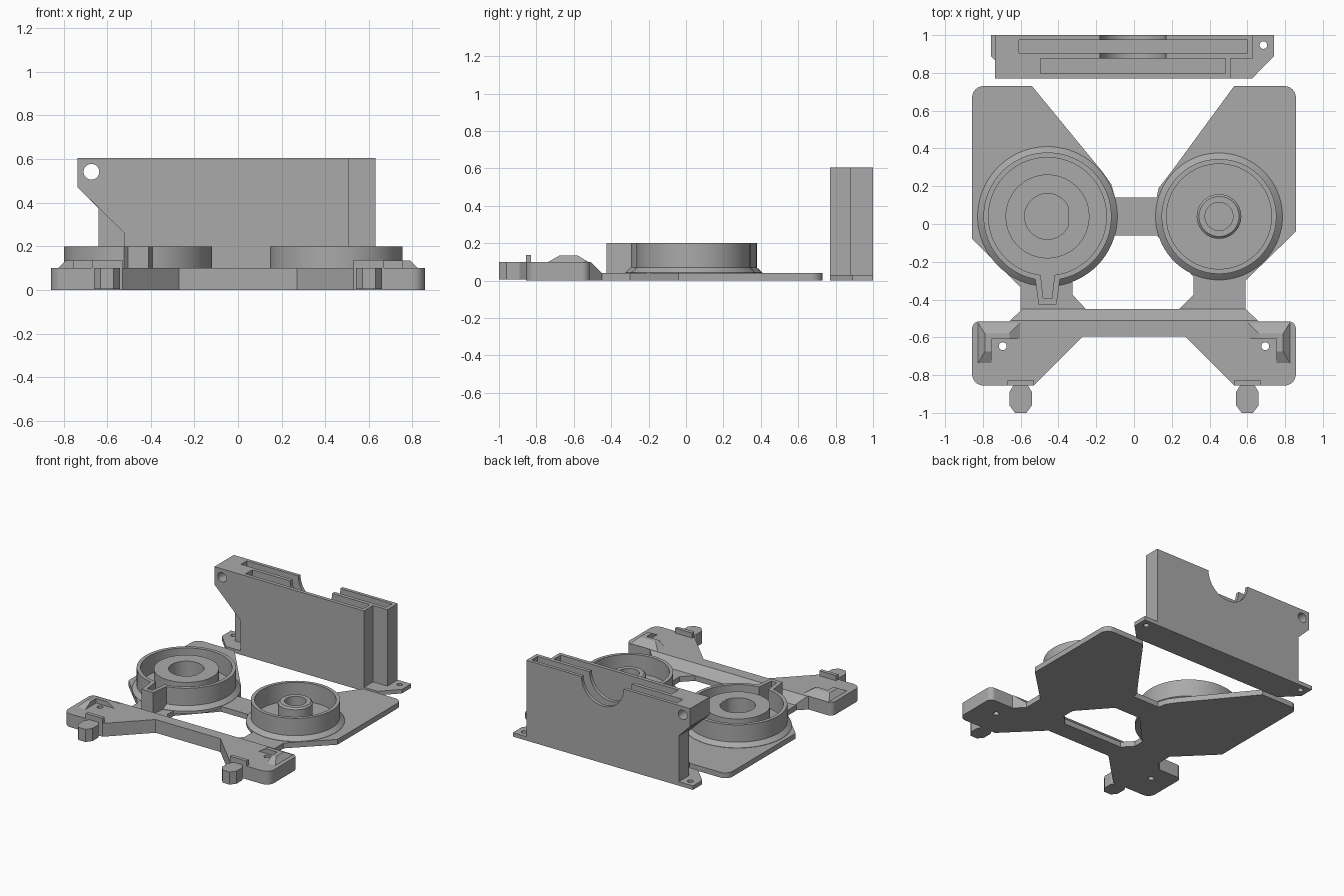
import bpy, bmesh, math
from mathutils import Vector

if "Cube" in bpy.data.objects:
    bpy.data.objects.remove(bpy.data.objects["Cube"])

grey = bpy.data.materials.new("plain_grey")
grey.diffuse_color = (0.4, 0.4, 0.4, 1)
grey.use_nodes = True
grey.node_tree.nodes["Principled BSDF"].inputs["Base Color"].default_value = grey.diffuse_color


def finish(name, bm, smooth=False):
    bmesh.ops.remove_doubles(bm, verts=bm.verts, dist=1e-5)
    bmesh.ops.recalc_face_normals(bm, faces=bm.faces)
    me = bpy.data.meshes.new(name)
    bm.to_mesh(me)
    bm.free()
    me.materials.append(grey)
    ob = bpy.data.objects.new(name, me)
    bpy.context.collection.objects.link(ob)
    if smooth:
        shade(ob)
    return ob


def shade(ob):
    bpy.ops.object.select_all(action='DESELECT')
    ob.select_set(True)
    bpy.context.view_layer.objects.active = ob
    bpy.ops.object.shade_smooth_by_angle(angle=math.radians(30))


def loft(name, low, high):
    """Solid between two matching rings of 3D points."""
    bm = bmesh.new()
    a = [bm.verts.new(p) for p in low]
    b = [bm.verts.new(p) for p in high]
    bm.faces.new(a)
    bm.faces.new(b)
    n = len(a)
    for i in range(n):
        j = (i + 1) % n
        bm.faces.new((a[i], a[j], b[j], b[i]))
    return finish(name, bm)


def rounded(pts):
    """Outline of (x, y) points; a third value rounds that corner."""
    out = []
    for i, p in enumerate(pts):
        c = Vector(p[:2])
        if len(p) == 2:
            out.append(c)
            continue
        a = c + (Vector(pts[i - 1][:2]) - c).normalized() * p[2]
        b = c + (Vector(pts[(i + 1) % len(pts)][:2]) - c).normalized() * p[2]
        centre = a + b - c
        for k in range(9):
            t = k / 8 * math.pi / 2
            out.append(centre + (a - centre) * math.cos(t) + (b - centre) * math.sin(t))
    return out


def prism(name, pts, z0, z1):
    pts = rounded(pts)
    return loft(name, [(p[0], p[1], z0) for p in pts], [(p[0], p[1], z1) for p in pts])


def panel(name, pts, y0, y1):
    return loft(name, [(x, y0, z) for x, z in pts], [(x, y1, z) for x, z in pts])


def rect(x0, x1, y0, y1):
    return [(x0, y0), (x1, y0), (x1, y1), (x0, y1)]


def circle(x, y, r, n=64):
    return [(x + r * math.cos(i * math.tau / n), y + r * math.sin(i * math.tau / n)) for i in range(n)]


def combine(ob, *others, op='DIFFERENCE'):
    for o in others:
        m = ob.modifiers.new("cut", 'BOOLEAN')
        m.object, m.operation, m.solver = o, op, 'EXACT'
        bpy.context.view_layer.objects.active = ob
        bpy.ops.object.modifier_apply(modifier=m.name)
        bpy.data.objects.remove(o)
    return ob


def lathe(name, profile, x, y, n=96):
    bm = bmesh.new()
    vs = [bm.verts.new((x + r, y, z)) for r, z in profile]
    es = [bm.edges.new((vs[i], vs[i + 1])) for i in range(len(vs) - 1)]
    bmesh.ops.spin(bm, geom=vs + es, cent=(x, y, 0), axis=(0, 0, 1),
                   angle=math.tau, steps=n, use_merge=True)
    return finish(name, bm, True)


# Thin base with two wings, a bridge and two legs
prism("base_plate", [
    (-0.857, 0.73, 0.06), (-0.857, -0.08), (-0.60, -0.335), (-0.60, -0.46),
    (-0.245, -0.46), (-0.255, -0.45), (-0.325, -0.375), (-0.325, -0.30),
    (-0.10, -0.06), (0.12, -0.06), (0.315, -0.28), (0.315, -0.375),
    (0.24, -0.45), (0.23, -0.46), (0.59, -0.46), (0.59, -0.30), (0.857, -0.04),
    (0.857, 0.73, 0.06), (0.53, 0.73), (0.2, 0.28), (0.13, 0.19), (0.12, 0.14),
    (-0.10, 0.14), (-0.12, 0.21), (-0.17, 0.28), (-0.54, 0.73)], 0, 0.04)

# Thick front bar with splayed feet, pierced by two pin holes
half = [(0.27, -0.595), (0.53, -0.855), (0.857, -0.855, 0.06), (0.857, -0.515, 0.04),
        (0.66, -0.515), (0.655, -0.51)]
mirror = [(-p[0], *p[1:]) for p in reversed(half)]
bar = prism("front_bar", half + mirror, 0, 0.1)
combine(bar, *[prism("pin_hole", circle(s * 0.695, -0.647, 0.021, 24), -0.1, 0.3) for s in (-1, 1)])

# Sloped back edge of the bar
edge = [(-0.655, -0.51), (0.655, -0.51), (0.59, -0.45), (-0.59, -0.45)]
loft("bar_slope", [(x, y, 0) for x, y in edge],
     [(x, y, z) for (x, y), z in zip(edge, (0.1, 0.1, 0.04, 0.04))])

# Corner stops, clip ridges and pegs on both feet
for s, side in ((-1, "left"), (1, "right")):
    def ring(x0, x1, y0, y1, z):
        return [(s * x, y, z) for x, y in rect(x0, x1, y0, y1)]
    loft(side + "_stop_column", ring(0.755, 0.83, -0.745, -0.515, 0.095),
         ring(0.755, 0.79, -0.675, -0.58, 0.135))
    loft(side + "_stop_row", ring(0.595, 0.83, -0.61, -0.515, 0.095),
         ring(0.66, 0.79, -0.61, -0.58, 0.135))
    loft(side + "_clip_ridge", ring(0.53, 0.67, -0.855, -0.828, 0.09),
         ring(0.53, 0.67, -0.855, -0.828, 0.138))
    prism(side + "_peg", [(s * 0.6 + x, y) for x, y in [
        (-0.035, -0.85), (-0.06, -0.89), (-0.06, -0.96), (-0.03, -1.0),
        (0.03, -1.0), (0.06, -0.96), (0.06, -0.89), (0.035, -0.85)]], 0.005, 0.1)


# Round cups with a raised hub
def cup(name, x, y, flare, wall, inner, hub, hole, bevel):
    return lathe(name, [
        (0, 0.02), (flare, 0.02), (flare, 0.042), (wall, 0.07), (wall, 0.2),
        (inner, 0.2), (inner, 0.06), (hub, 0.06), (hub, 0.19 - bevel),
        (hub - bevel, 0.19), (hole, 0.19), (hole, 0.06), (0, 0.06)], x, y)


cup("right_cup", 0.45, 0.04, 0.336, 0.304, 0.278, 0.118, 0.074, 0.012)
left = cup("left_cup", -0.458, 0.04, 0.37, 0.339, 0.312, 0.222, 0.121, 0)
prism("hub_flat", rect(-0.347, -0.33, -0.012, 0.092), 0.05, 0.189)

# Tapered spout opening out of the left cup
spout = prism("spout", [(-0.525, -0.28), (-0.505, -0.425), (-0.41, -0.425), (-0.39, -0.28)], 0.03, 0.2)
keep = prism("spout_core", circle(-0.458, 0.04, 0.325, 96), -0.1, 0.4)
combine(spout, keep)
combine(left, spout, op='UNION')
channel = prism("channel", [(-0.498, -0.24), (-0.48, -0.395), (-0.435, -0.395), (-0.417, -0.24)], 0.06, 0.4)
combine(left, channel)
shade(left)

# Upright holder: shallower front pocket and full-width rear pocket
front = panel("holder_front", [(-0.52, 0), (0.51, 0), (0.51, 0.605), (-0.735, 0.605),
                               (-0.735, 0.47), (-0.52, 0.26)], 0.77, 0.877)
rear = panel("holder_rear", [(-0.64, 0), (0.63, 0), (0.63, 0.605), (-0.735, 0.605),
                             (-0.735, 0.47), (-0.64, 0.375)], 0.877, 1.0)


def eyelet():
    return panel("eyelet", circle(-0.672, 0.542, 0.036, 32), 0.6, 1.2)


combine(front, prism("slot", rect(-0.495, 0.485, 0.798, 0.9), 0.04, 0.8), eyelet())
combine(rear, prism("slot", rect(-0.608, 0.602, 0.905, 0.975), 0.04, 0.8), eyelet(),
        panel("notch", circle(-0.005, 0.605, 0.175), 0.7, 1.2))
shade(front)
shade(rear)

# Holder foot with screw tabs
foot = prism("holder_foot", [(-0.64, 0.77), (0.625, 0.77), (0.742, 0.89), (0.742, 1.0),
                             (-0.758, 1.0), (-0.758, 0.89)], 0, 0.03)
combine(foot, *[prism("screw_hole", circle(x, 0.947, 0.02, 24), -0.1, 0.2) for x in (-0.7, 0.685)])
